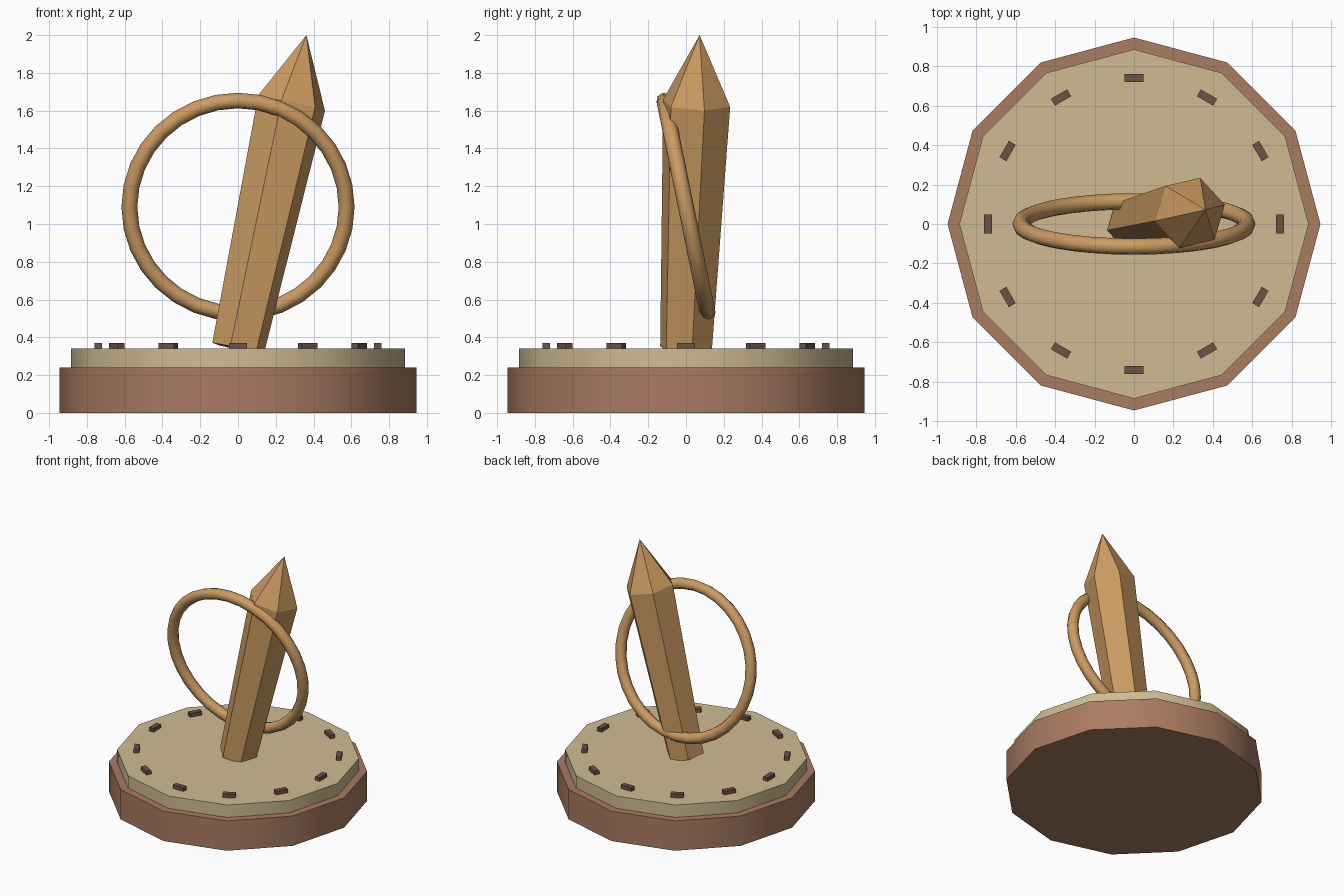
import bpy, bmesh
from math import radians, sin, cos, pi
from mathutils import Vector, Matrix

if "Cube" in bpy.data.objects:
    bpy.data.objects.remove(bpy.data.objects["Cube"])


def material(name, rgb):
    m = bpy.data.materials.new(name)
    m.diffuse_color = (*rgb, 1)
    m.use_nodes = True
    m.node_tree.nodes["Principled BSDF"].inputs["Base Color"].default_value = m.diffuse_color
    return m


WOOD = material("base_brown", (0.40, 0.20, 0.12))
FACE = material("dial_cream", (0.62, 0.50, 0.29))
BRASS = material("brass", (0.60, 0.33, 0.12))
DARK = material("mark_brown", (0.16, 0.08, 0.06))


def smooth(ob, angle=40):
    bpy.ops.object.shade_smooth_by_angle(angle=radians(angle))


def disc(name, radius, z0, z1, mat):
    bpy.ops.mesh.primitive_cylinder_add(vertices=12, radius=radius, depth=z1 - z0,
                                        location=(0, 0, (z0 + z1) / 2))
    ob = bpy.context.object
    ob.name = name
    ob.data.materials.append(mat)
    smooth(ob)
    return ob


# Stepped twelve-sided pedestal
disc("base", 0.945, 0.0, 0.24, WOOD)
disc("dial_plate", 0.885, 0.24, 0.34, FACE)

# Hour marks around the dial
for i in range(12):
    a = i * pi / 6
    bpy.ops.mesh.primitive_cube_add(size=1, location=(0.74 * cos(a), 0.74 * sin(a), 0.35),
                                    rotation=(0, 0, a))
    mark = bpy.context.object
    mark.name = f"hour_mark_{i + 1}"
    mark.scale = (0.04, 0.095, 0.04)
    mark.data.materials.append(DARK)

# Tilted ring
bpy.ops.mesh.primitive_torus_add(major_radius=0.575, minor_radius=0.042,
                                 major_segments=32, minor_segments=8,
                                 location=(0, 0, 1.09), rotation=(radians(101.5), 0, 0))
ring = bpy.context.object
ring.name = "ring"
ring.data.materials.append(BRASS)
smooth(ring, 60)

# Leaning hexagonal pointer: widening shaft with a pyramid tip
foot, tip = Vector((0, 0, 0.34)), Vector((0.362, 0.072, 2.0))
axis = tip - foot
bm = bmesh.new()
loops = []
for r, z in ((0.143, 0), (0.186, axis.length * 0.783)):
    loops.append([bm.verts.new((r * cos(radians(13 + 60 * k)),
                                r * sin(radians(13 + 60 * k)), z)) for k in range(6)])
apex = bm.verts.new((0, 0, axis.length))
low, high = loops
bm.faces.new(low[::-1])
for k in range(6):
    n = (k + 1) % 6
    bm.faces.new((low[k], low[n], high[n], high[k]))
    bm.faces.new((high[k], high[n], apex))
lean = Vector((0, 0, 1)).rotation_difference(axis).to_matrix().to_4x4()
bm.transform(Matrix.Translation(foot) @ lean)
mesh = bpy.data.meshes.new("pointer")
bm.to_mesh(mesh)
bm.free()
mesh.materials.append(BRASS)
bpy.context.collection.objects.link(bpy.data.objects.new("pointer", mesh))
